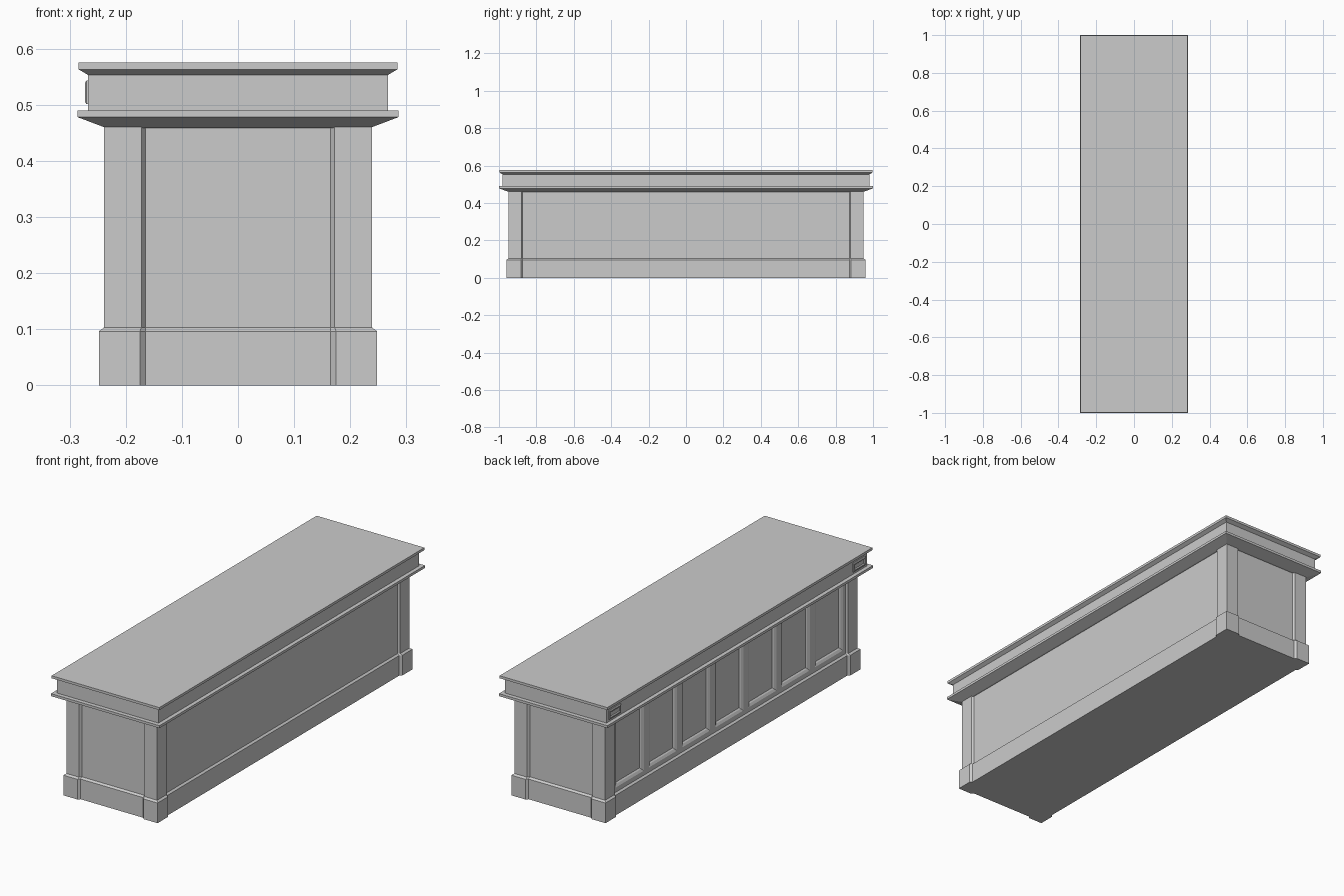
import bpy, bmesh

if "Cube" in bpy.data.objects:
    bpy.data.objects.remove(bpy.data.objects["Cube"])


def new_object(name, bm):
    bmesh.ops.recalc_face_normals(bm, faces=bm.faces)
    me = bpy.data.meshes.new(name)
    bm.to_mesh(me)
    bm.free()
    ob = bpy.data.objects.new(name, me)
    bpy.context.collection.objects.link(ob)
    return ob


def loft(bm, rings):
    """Skin a stack of equal-length point rings and cap both ends."""
    loops = [[bm.verts.new(p) for p in r] for r in rings]
    for a, b in zip(loops, loops[1:]):
        for i in range(len(a)):
            j = (i + 1) % len(a)
            bm.faces.new((a[i], a[j], b[j], b[i]))
    bm.faces.new(loops[0])
    bm.faces.new(loops[-1])


def rect(w, d, z):
    return [(-w, -d, z), (w, -d, z), (w, d, z), (-w, d, z)]


def notched(w, d, px, py, z, r=0.01):
    """Plan with corner posts and sunken fields with splayed edges."""
    quarter = [(w, py), (w, d), (px, d)]
    ix, iy = 0.165, 0.873
    q = [(w - r, iy)] + quarter + [(ix, d - r)]
    pts = q + [(-x, y) for x, y in reversed(q)]
    pts += [(-x, -y) for x, y in q] + [(x, -y) for x, y in reversed(q)]
    return [(x, y, z) for x, y in pts]


def side_rect(x, y, z, hy, hz):
    return [(x, y - hy, z - hz), (x, y + hy, z - hz),
            (x, y + hy, z + hz), (x, y - hy, z + hz)]


# Body with corner posts and plinth
bm = bmesh.new()
loft(bm, [notched(0.248, 0.96, 0.175, 0.883, 0),
          notched(0.248, 0.96, 0.175, 0.883, 0.096),
          notched(0.239, 0.95, 0.172, 0.880, 0.103),
          notched(0.239, 0.95, 0.172, 0.880, 0.462)])
body = new_object("cabinet_body", bm)

# Seven sunken panels on the left side
bm = bmesh.new()
for i in range(7):
    y = (i - 3) * 0.25
    loft(bm, [side_rect(-0.26, y, 0.282, 0.105, 0.157),
              side_rect(-0.229, y, 0.282, 0.105, 0.157),
              side_rect(-0.223, y, 0.282, 0.094, 0.146),
              side_rect(-0.217, y, 0.282, 0.089, 0.141)])
cutter = new_object("panel_cutter", bm)
cutter.hide_render = True
cutter.hide_viewport = False
mod = body.modifiers.new("panels", "BOOLEAN")
mod.operation = "DIFFERENCE"
mod.solver = "EXACT"
mod.object = cutter
bpy.context.view_layer.objects.active = body
body.select_set(True)
bpy.ops.object.modifier_apply(modifier="panels")
bpy.data.objects.remove(cutter)

# Cornice: lower moulding, frieze and top slab
bm = bmesh.new()
profile = [(0.236, 0.947, 0.459), (0.286, 1.0, 0.478), (0.286, 1.0, 0.490),
           (0.267, 0.98, 0.490), (0.267, 0.98, 0.553),
           (0.284, 0.998, 0.563), (0.284, 0.998, 0.575)]
loft(bm, [rect(*p) for p in profile])
new_object("cornice_and_top", bm)

# Small framed plaques at both ends of the left frieze
for name, s in (("front", -1), ("back", 1)):
    bm = bmesh.new()
    y, z = s * 0.92, 0.522
    loft(bm, [side_rect(-0.266, y, z, 0.046, 0.021),
              side_rect(-0.270, y, z, 0.046, 0.021),
              side_rect(-0.273, y, z, 0.042, 0.017),
              side_rect(-0.273, y, z, 0.038, 0.013),
              side_rect(-0.269, y, z, 0.034, 0.009)])
    new_object(name + "_frieze_plaque", bm)
